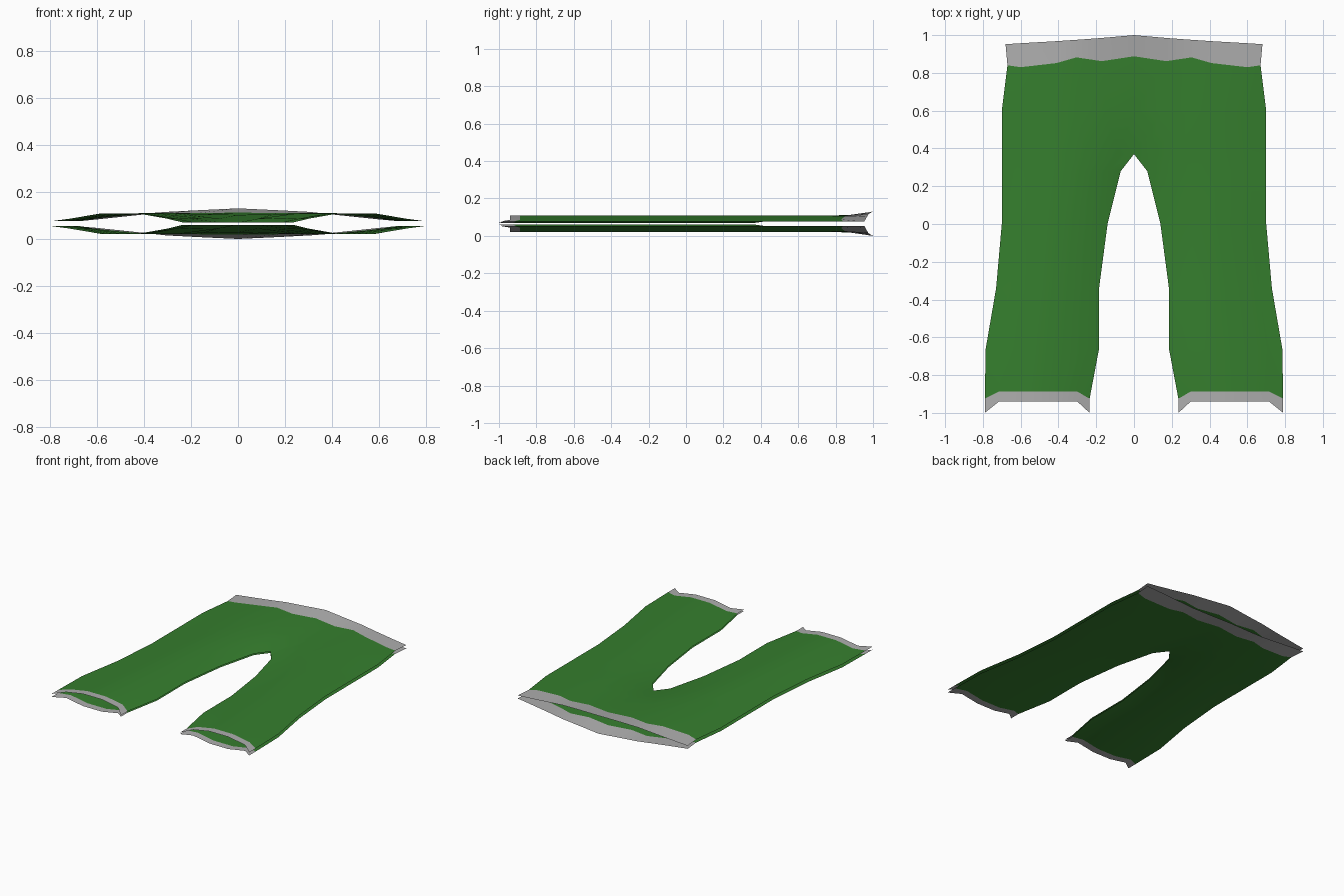
import bpy

if "Cube" in bpy.data.objects:
    bpy.data.objects.remove(bpy.data.objects["Cube"])


def material(name, rgb):
    m = bpy.data.materials.new(name)
    m.diffuse_color = (*rgb, 1)
    m.use_nodes = True
    m.node_tree.nodes["Principled BSDF"].inputs["Base Color"].default_value = m.diffuse_color
    return m


GREEN = material("green cloth", (0.036, 0.21, 0.027))
GREY = material("grey trim", (0.42, 0.42, 0.42))
MID = 0.065  # height of the plane between the two cloth layers

# Leg rows: y, outer x, inner x, height of the inner edge
LEG = [(-0.66, 0.785, 0.185, 0.07), (-0.34, 0.73, 0.185, 0.07),
       (0.0, 0.70, 0.14, 0.07), (0.28, 0.70, 0.07, 0.07), (0.37, 0.70, 0.0, 0.07)]
ACROSS = [0, 0.13, 0.38, 0.64, 0.88, 1]
ARCH = [0.076, 0.086, 0.109, 0.109, 0.086, 0.07]

# Hem: free edge and trim line
HEM_X = [0.79, 0.715, 0.58, 0.43, 0.30, 0.235]
HEM_EDGE = list(zip(HEM_X, [-1, -.94, -.94, -.94, -.94, -1], ARCH))
HEM_LINE = list(zip(HEM_X, [-.925, -.887, -.887, -.887, -.887, -.925], ARCH))

# Hips, wavy waistband line and flared waist edge
HIP_X = [0.70, 0.60, 0.45, 0.30, 0.15, 0]
HIP = [(x, 0.6, z) for x, z in zip(HIP_X, [.076, .09, .109, .11, .105, .102])]
BAND_LINE = list(zip([0.67, 0.60, 0.41, 0.305, 0.17, 0],
                     [.84, .83, .852, .882, .862, .888],
                     [.076, .088, .107, .11, .11, .112]))
BAND_EDGE = list(zip([0.68, 0.60, 0.41, 0.305, 0.17, 0],
                     [.952, .957, .968, .975, .985, 1],
                     [.076, .083, .103, .115, .122, .13]))


def leg_row(y, outer, inner, edge):
    lift = [*ARCH[:5], edge]
    return [(outer + (inner - outer) * t, y, z) for t, z in zip(ACROSS, lift)]


def cloth_layer(name, rows, colour, up):
    """Loft both mirrored halves of one layer, upper (up=1) or lower (up=-1)."""
    verts, faces = [], []
    n = len(rows[0])
    for side in (1, -1):
        base = len(verts)
        for row in rows:
            verts += [(x * side, y, MID + (z - MID) * up) for x, y, z in row]
        for r in range(len(rows) - 1):
            for c in range(n - 1):
                a = base + r * n + c
                f = (a, a + n, a + n + 1, a + 1)
                # winding so that normals point away from the middle plane
                faces.append(f[::-1] if side * up < 0 else f)
    # rows run towards +y and columns towards -x: reverse for outward normals
    faces = [f[::-1] for f in faces]
    me = bpy.data.meshes.new(name)
    me.from_pydata(verts, [], faces)
    me.materials.append(colour)
    if sum(p.normal.z for p in me.polygons) * up < 0:
        me.flip_normals()
    ob = bpy.data.objects.new(name, me)
    bpy.context.collection.objects.link(ob)
    # join the halves along the centre line
    weld = ob.modifiers.new("centre seam", 'WELD')
    weld.merge_threshold = 0.0005
    bpy.context.view_layer.objects.active = ob
    ob.select_set(True)
    bpy.ops.object.shade_smooth_by_angle(angle=0.6)
    ob.select_set(False)


body = [HEM_LINE] + [leg_row(*r) for r in LEG] + [HIP, BAND_LINE]
for label, up in (("upper", 1), ("lower", -1)):
    cloth_layer(label + "_trouser_cloth", body, GREEN, up)
    cloth_layer(label + "_leg_hems", [HEM_EDGE, HEM_LINE], GREY, up)
    cloth_layer(label + "_waistband", [BAND_LINE, BAND_EDGE], GREY, up)
